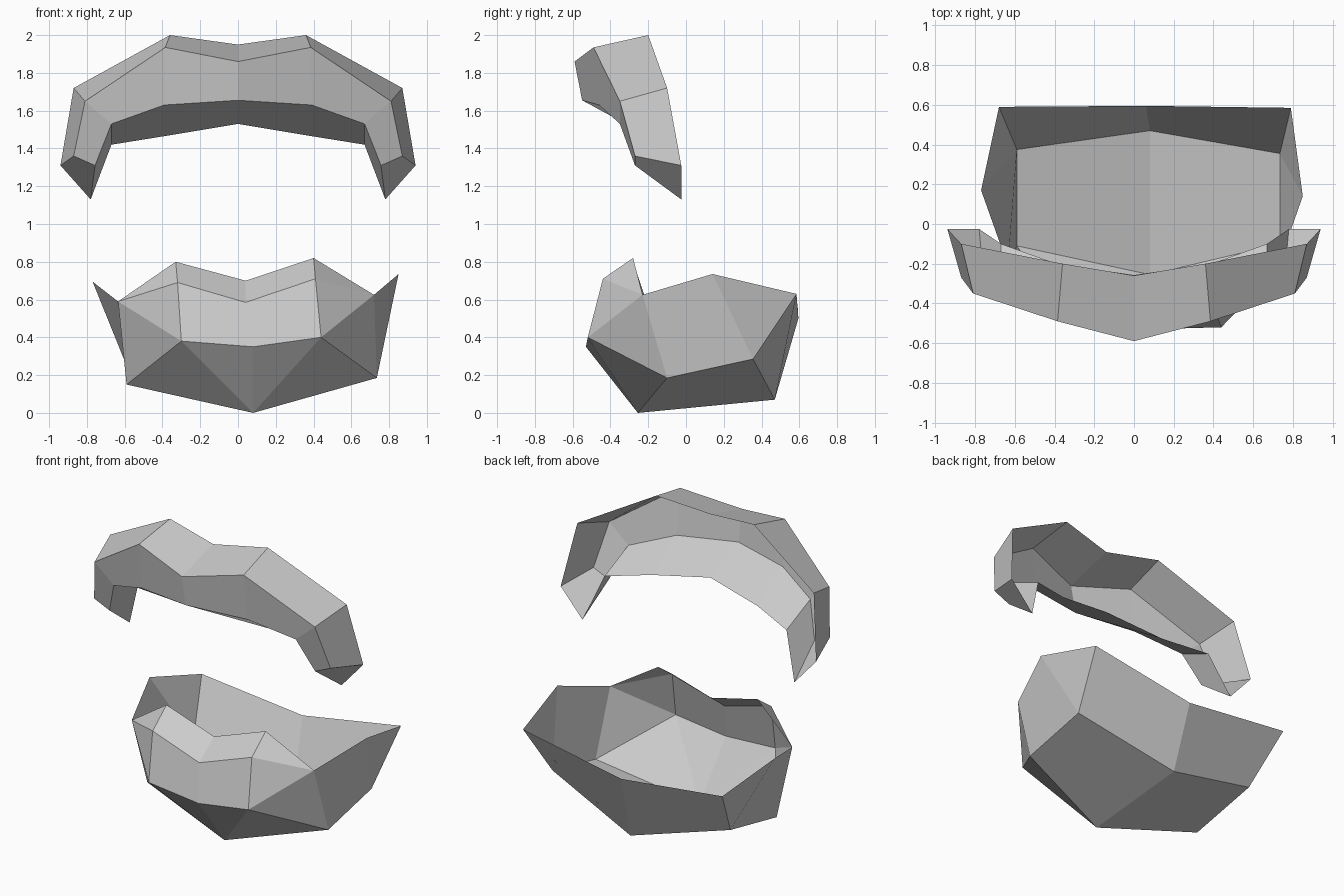
import bpy
import bmesh

if "Cube" in bpy.data.objects:
    bpy.data.objects.remove(bpy.data.objects["Cube"])


def shell(name, sheets, caps=()):
    """Skin each sheet (a list of cross-sections) into an open, flat-faced shell."""
    bm = bmesh.new()
    verts = {}

    def face(points):
        unique = list(dict.fromkeys(points))      # repeated points become triangles
        if len(unique) > 2:
            for p in unique:
                if p not in verts:
                    verts[p] = bm.verts.new(p)
            bm.faces.new([verts[p] for p in unique])

    for sections in sheets:
        for a, b in zip(sections, sections[1:]):
            for j in range(len(a) - 1):
                face((a[j], a[j + 1], b[j + 1], b[j]))
    for cap in caps:
        face(cap)
    mesh = bpy.data.meshes.new(name)
    bm.to_mesh(mesh)
    bm.free()
    obj = bpy.data.objects.new(name, mesh)
    bpy.context.collection.objects.link(obj)
    return obj


def columns(*rows):
    return list(zip(*rows))


# Upper arch: sections run back-top, front-top, front-bottom, back-bottom
arch = [
    ((0, -.26, 1.95), (0, -.59, 1.86), (0, -.55, 1.655), (0, -.257, 1.53)),
    ((.36, -.2, 2), (.385, -.49, 1.935), (.39, -.46, 1.63), (.39, -.2, 1.465)),
    ((.87, -.1, 1.72), (.81, -.35, 1.65), (.67, -.35, 1.53), (.67, -.1, 1.42)),
    ((.94, -.025, 1.31), (.87, -.27, 1.36), (.757, -.27, 1.31), (.78, -.025, 1.13)),
]
upper = shell("upper_arch", [arch], caps=[arch[-1]])
mirror = upper.modifiers.new("Mirror", 'MIRROR')
mirror.use_clip = True

# Lower bowl: rows listed left, centre, right
lip_back = [(-.33, -.28, .80), (.04, -.31, .70), (.40, -.28, .82)]
lip_front = [(-.32, -.44, .69), (.04, -.465, .585), (.41, -.44, .71)]
chin = [(-.30, -.51, .38), (.08, -.53, .35), (.44, -.52, .40)]
floor_front = [(-.59, -.11, .15), (.08, -.255, 0), (.735, -.10, .185)]
floor_back = [(-.59, .375, .25), (.08, .47, .07), (.735, .355, .285)]
rim_back = [(-.68, .59, .58), (.06, .595, .50), (.79, .585, .63)]
cheek_l, cheek_r = (-.635, -.21, .59), (.72, -.23, .625)
rim_l, rim_r = (-.77, .17, .695), (.85, .14, .735)

# Lip and front wall taper to the cheek points
front = columns(*[[cheek_l, *row, cheek_r] for row in (lip_back, lip_front, chin)])

# Slanted faces between chin and floor
cl, cc, cr = chin
fl, fc, fr = floor_front
slope = columns([cheek_l, cl, cl, cc, cr, cr, cheek_r],
                [fl, fl, fc, fc, fc, fr, fr])

# Floor, side walls and back wall
body = columns([cheek_l, *floor_front, cheek_r],
               [rim_l, *floor_back, rim_r],
               [rim_back[0], *rim_back, rim_back[2]])

shell("lower_bowl", [front, slope, body])
